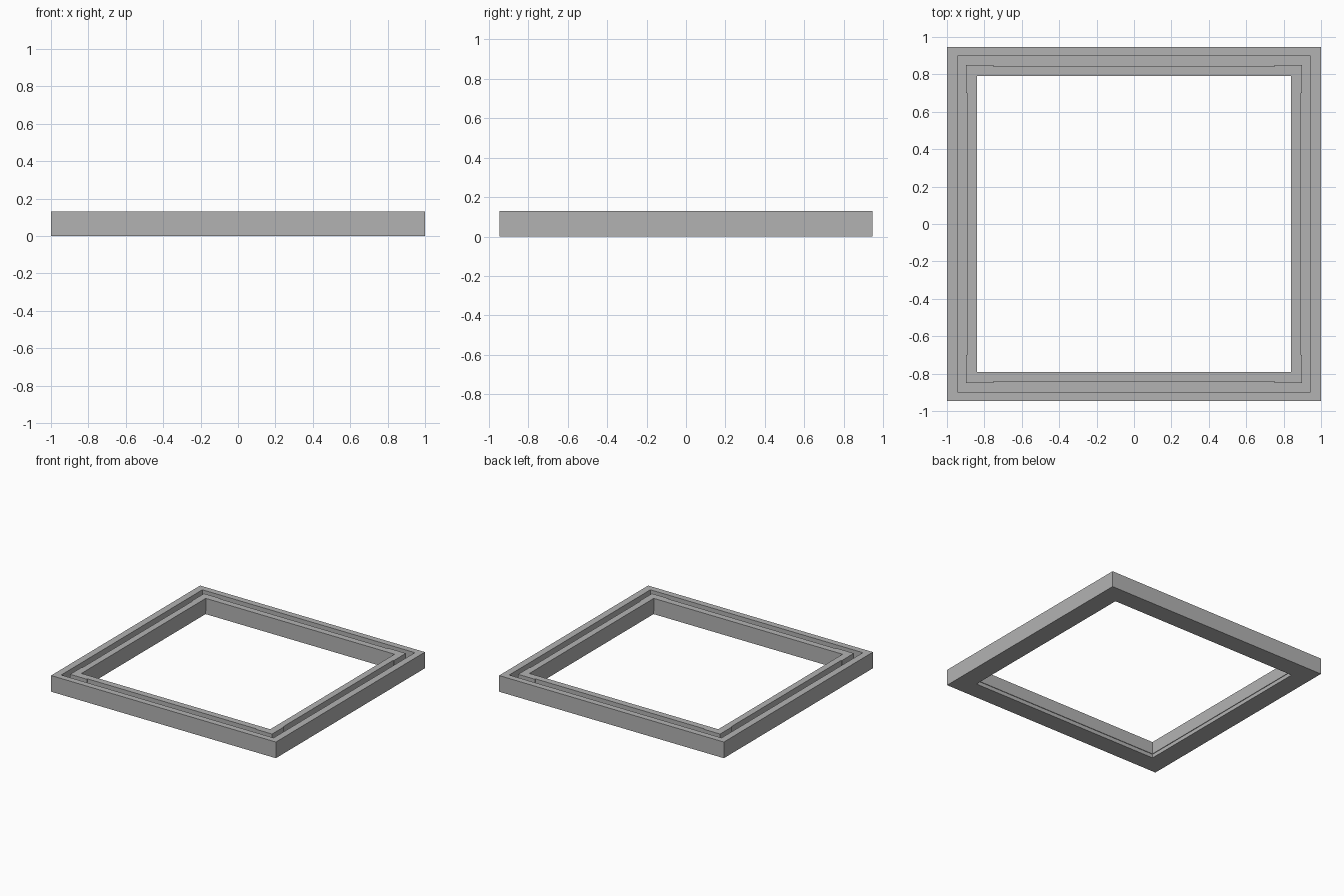
import bpy
import bmesh

cube = bpy.data.objects.get("Cube")
if cube:
    bpy.data.objects.remove(cube, do_unlink=True)

GREY = 0.45
grey = bpy.data.materials.new("plain grey")
grey.use_nodes = True
grey.diffuse_color = (GREY, GREY, GREY, 1)
grey.node_tree.nodes["Principled BSDF"].inputs["Base Color"].default_value = (GREY, GREY, GREY, 1)


def rectangle(x, y):
    return [(-x, -y), (x, -y), (x, y), (-x, y)]


def ring_loft(name, loops):
    """Closed tube skinned through (outline, height) loops of equal length."""
    bm = bmesh.new()
    rings = [[bm.verts.new((x, y, z)) for x, y in outline] for outline, z in loops]
    for a, b in zip(rings, rings[1:] + rings[:1]):
        for i in range(len(a)):
            j = (i + 1) % len(a)
            bm.faces.new((a[i], a[j], b[j], b[i]))
    bmesh.ops.recalc_face_normals(bm, faces=bm.faces)
    mesh = bpy.data.meshes.new(name)
    bm.to_mesh(mesh)
    bm.free()
    mesh.materials.append(grey)
    obj = bpy.data.objects.new(name, mesh)
    bpy.context.collection.objects.link(obj)
    return obj


TOP, FLOOR = 0.13, 0.03

# Outer frame: tall rim with a low ledge running round the inside
outer, lip, hole = rectangle(1, 0.947), rectangle(0.945, 0.897), rectangle(0.845, 0.795)
ring_loft("outer_frame", [(outer, 0), (outer, TOP), (lip, TOP),
                          (lip, FLOOR), (hole, FLOOR), (hole, 0)])

# Inner wall standing on the ledge, leaving a narrow channel behind it
wall_out, wall_in = rectangle(0.892, 0.842), rectangle(0.84, 0.79)
ring_loft("inner_wall", [(wall_out, FLOOR), (wall_out, TOP),
                         (wall_in, TOP), (wall_in, FLOOR)])

# Slightly thicker corners on the channel side of the inner wall
for sx, side in ((-1, "right"), (1, "left")):
    for sy, end in ((-1, "front"), (1, "back")):
        corner = [(0.75, 0.842), (0.75, 0.85), (0.898, 0.85),
                  (0.898, 0.7), (0.892, 0.7), (0.892, 0.842)]
        corner = [(sx * x, sy * y) for x, y in corner]
        bm = bmesh.new()
        base = bm.faces.new([bm.verts.new((x, y, FLOOR)) for x, y in corner])
        top = bmesh.ops.extrude_face_region(bm, geom=[base])["geom"]
        bmesh.ops.translate(bm, vec=(0, 0, TOP - FLOOR),
                            verts=[v for v in top if isinstance(v, bmesh.types.BMVert)])
        bmesh.ops.recalc_face_normals(bm, faces=bm.faces)
        mesh = bpy.data.meshes.new(f"corner_{end}_{side}")
        bm.to_mesh(mesh)
        bm.free()
        mesh.materials.append(grey)
        bpy.context.collection.objects.link(bpy.data.objects.new(mesh.name, mesh))
